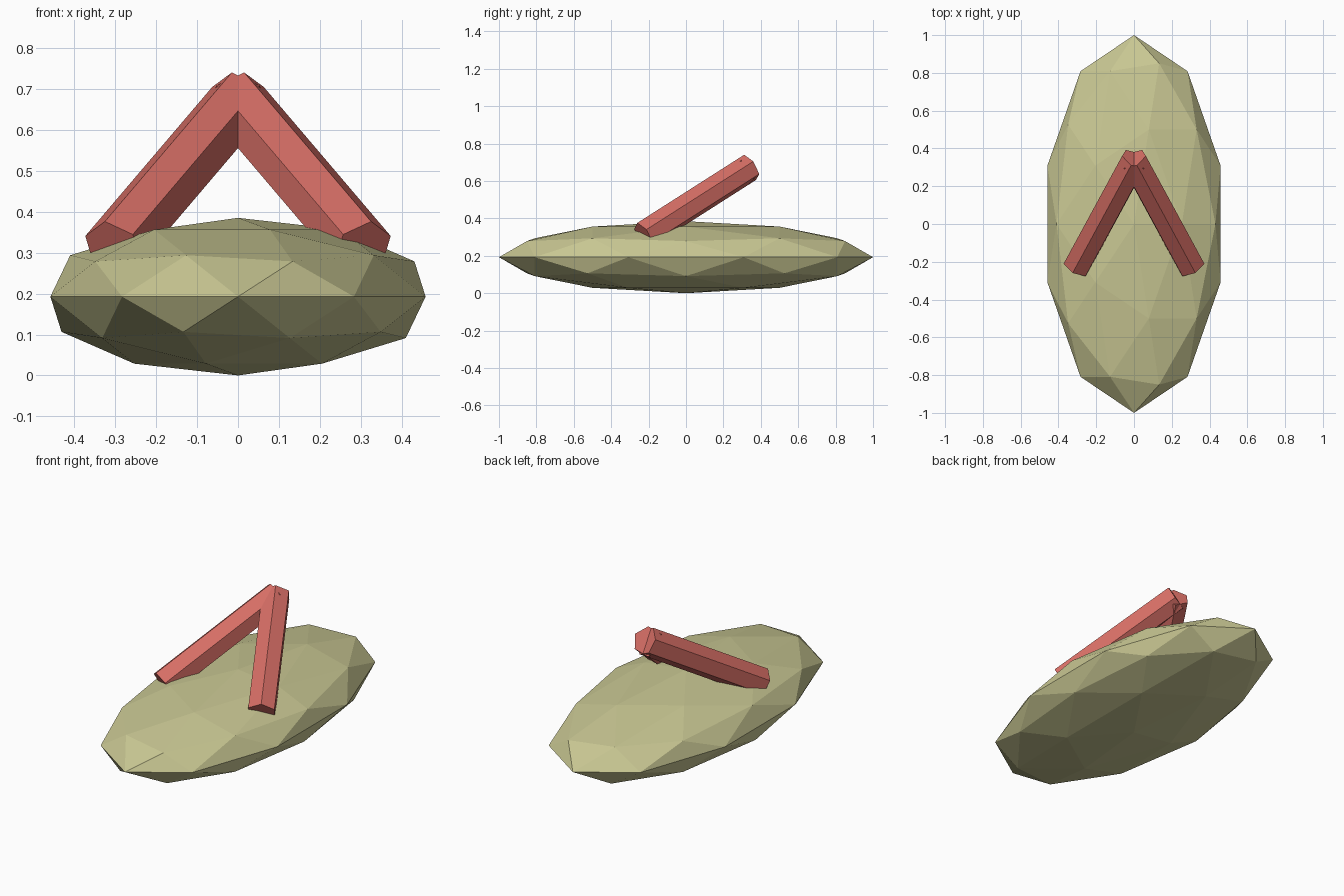
import bpy, bmesh, math
from mathutils import Vector, Matrix

if "Cube" in bpy.data.objects:
    bpy.data.objects.remove(bpy.data.objects["Cube"])


def material(name, rgb):
    m = bpy.data.materials.new(name)
    m.diffuse_color = (*rgb, 1)
    m.use_nodes = True
    m.node_tree.nodes["Principled BSDF"].inputs["Base Color"].default_value = m.diffuse_color
    return m


def add_object(name, bm, mat):
    bmesh.ops.recalc_face_normals(bm, faces=bm.faces)
    me = bpy.data.meshes.new(name)
    bm.to_mesh(me)
    bm.free()
    me.materials.append(mat)
    ob = bpy.data.objects.new(name, me)
    bpy.context.collection.objects.link(ob)
    return ob


olive = material("pale_olive", (0.58, 0.57, 0.29))
coral = material("coral_red", (0.67, 0.155, 0.13))

# Sole: flattened, stretched low-poly sphere
bm = bmesh.new()
bmesh.ops.create_icosphere(bm, subdivisions=2, radius=1)
bmesh.ops.scale(bm, vec=(0.482, 1.0, 0.1925), verts=bm.verts)
bmesh.ops.translate(bm, vec=(0, 0, 0.1925), verts=bm.verts)
add_object("sole", bm, olive)


# Straps: two six-sided bars that cross at the raised tip
def strap(name, side):
    foot = Vector((0.305, -0.228, 0.309))
    tip = Vector((-0.005, 0.343, 0.673))
    axis = (tip - foot).normalized()
    ridge = Vector((0.022, -0.035, 0.069))      # direction of the top edge
    u = (ridge - axis * ridge.dot(axis)).normalized()
    v = axis.cross(u)
    bm = bmesh.new()
    rings = []
    for c in (foot, tip):
        ring = []
        for i in range(6):
            a = math.radians(60 * i)
            p = c + 0.077 * (u * math.cos(a) + v * math.sin(a))
            ring.append(bm.verts.new((p.x * side, p.y, p.z)))
        rings.append(ring)
        bm.faces.new(ring)
    for i in range(6):
        j = (i + 1) % 6
        bm.faces.new((rings[0][i], rings[0][j], rings[1][j], rings[1][i]))
    add_object(name, bm, coral)


strap("right_strap", 1)
strap("left_strap", -1)
